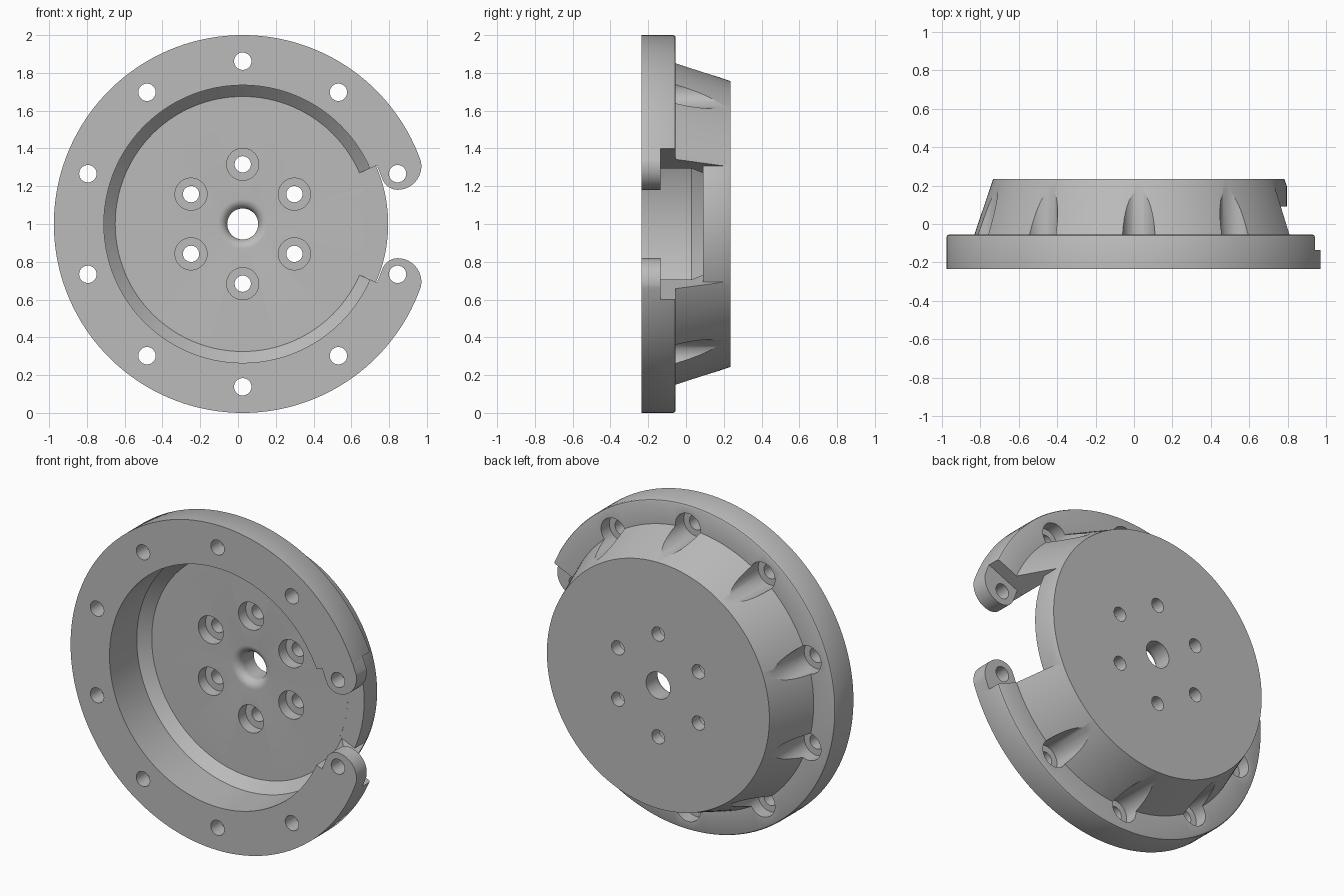
import bpy, bmesh
from math import sin, cos, pi, radians, hypot

cube = bpy.data.objects.get("Cube")
if cube:
    bpy.data.objects.remove(cube, do_unlink=True)

CX, CZ = 0.025, 1.0           # axis of the housing
FRONT, BACK = -0.235, 0.235
STEP, FLOOR = -0.135, 0.09    # tab thickness level, cavity floor
GAP = radians(23.6)           # half angle of the side opening

grey = bpy.data.materials.new("light_grey")
grey.use_nodes = True
grey.diffuse_color = (0.5, 0.5, 0.5, 1)
grey.node_tree.nodes["Principled BSDF"].inputs["Base Color"].default_value = (0.5, 0.5, 0.5, 1)


def lathe(bm, profile, steps, x=0.0, z=0.0):
    """Revolve a closed (radius, y) profile about a y-parallel axis."""
    rings = []
    for i in range(steps):
        a = 2 * pi * i / steps
        rings.append([bm.verts.new((CX + x + r * cos(a), y, CZ + z + r * sin(a)))
                      for r, y in profile])
    n = len(profile)
    for i in range(steps):
        p, q = rings[i], rings[(i + 1) % steps]
        for j in range(n):
            k = (j + 1) % n
            if profile[j][0] or profile[k][0]:
                bm.faces.new((p[j], p[k], q[k], q[j]))


def prism(bm, outline, y0, y1):
    """Extrude an (x, z) outline along y."""
    a, b = [[bm.verts.new((CX + x, y, CZ + z)) for x, z in outline] for y in (y0, y1)]
    bm.faces.new(a)
    bm.faces.new(b[::-1])
    for i in range(len(a)):
        j = (i + 1) % len(a)
        bm.faces.new((a[i], b[i], b[j], a[j]))


def finish(bm, name):
    bmesh.ops.remove_doubles(bm, verts=bm.verts, dist=1e-5)
    bmesh.ops.dissolve_degenerate(bm, edges=bm.edges, dist=1e-6)
    bmesh.ops.recalc_face_normals(bm, faces=bm.faces)
    me = bpy.data.meshes.new(name)
    bm.to_mesh(me)
    bm.free()
    ob = bpy.data.objects.new(name, me)
    bpy.context.collection.objects.link(ob)
    me.materials.append(grey)
    return ob


def arc(x, z, r, a0, a1, n):
    return [(x + r * cos(radians(a0 + (a1 - a0) * i / n)),
             z + r * sin(radians(a0 + (a1 - a0) * i / n))) for i in range(n + 1)]


def sector(r0, r1):
    deg = GAP * 180 / pi
    return arc(0, 0, r0, -deg, deg, 24) + arc(0, 0, r1, deg, -deg, 6)


# Flanged, tapered bowl with a rounded centre bore
profile = [(0.735, FRONT), (1, FRONT), (1, -0.067), (0.996, -0.059), (0.988, -0.055),
           (0.855, -0.055), (0.757, BACK), (0.082, BACK)]
profile += arc(0.132, FLOOR + 0.05, 0.05, 180, 270, 8)
profile += [(0.675, FLOOR), (0.735, 0.03)]
bm = bmesh.new()
lathe(bm, profile, 160)
housing = finish(bm, "housing")

cutters = []

# Side opening behind the tabs: through the wall, and around the floor disc
for name, r0, y0, y1 in (("wall_gap", 0.66, STEP, FLOOR + 0.0005),
                         ("disc_gap", 0.77, FLOOR - 0.05, 0.4)):
    bm = bmesh.new()
    prism(bm, sector(r0, 1.3), y0, y1)
    cutters.append(finish(bm, name))

# Opening between the two rounded tabs on the front layer
hx, hz = 0.862 * cos(pi / 10), 0.862 * sin(pi / 10)
upper = [(0.6 * cos(GAP), 0.6 * sin(GAP)), (0.711, 0.31)]
upper += arc(hx, hz, 0.085, 200, 265, 8)
upper += arc(hx, 0.307, 0.126, 270, 375, 16)
upper += [(1.3, 0.36)]
bm = bmesh.new()
prism(bm, upper + [(x, -z) for x, z in reversed(upper)], -0.4, STEP + 0.0005)
cutters.append(finish(bm, "tab_gap"))


def drill(bm, x, z, steps):
    """Stepped round cutter from (radius, y_start, y_end) pieces."""
    pts = [(0, steps[0][1])]
    for r, y0, y1 in steps:
        pts += [(r, y0), (r, y1)]
    lathe(bm, pts + [(0, steps[-1][2])], 40, x, z)


# Rim bolt holes with scallops into the taper, floor bolts with counterbores
bm = bmesh.new()
for i in range(10):
    a = radians(18 + 36 * i)
    on_tab = i in (0, 9)
    pieces = [(0.046, -0.4, STEP)] + ([] if on_tab else [(0.085, STEP, 0.4)])
    if on_tab:
        pieces = [(0.046, -0.4, 0)]
    drill(bm, 0.862 * cos(a), 0.862 * sin(a), pieces)
for i in range(6):
    a = radians(30 + 60 * i)
    drill(bm, 0.316 * cos(a), 0.316 * sin(a), [(0.085, 0, 0.16), (0.043, 0.16, 0.4)])
cutters.append(finish(bm, "bolt_holes"))

# Apply the cuts
bpy.context.view_layer.objects.active = housing
housing.select_set(True)
for c in cutters:
    c.hide_render = True
    mod = housing.modifiers.new(c.name, 'BOOLEAN')
    mod.operation = 'DIFFERENCE'
    mod.solver = 'EXACT'
    mod.object = c
    bpy.ops.object.modifier_apply(modifier=mod.name)
    bpy.data.objects.remove(c, do_unlink=True)

bpy.ops.object.shade_smooth_by_angle(angle=radians(28))
